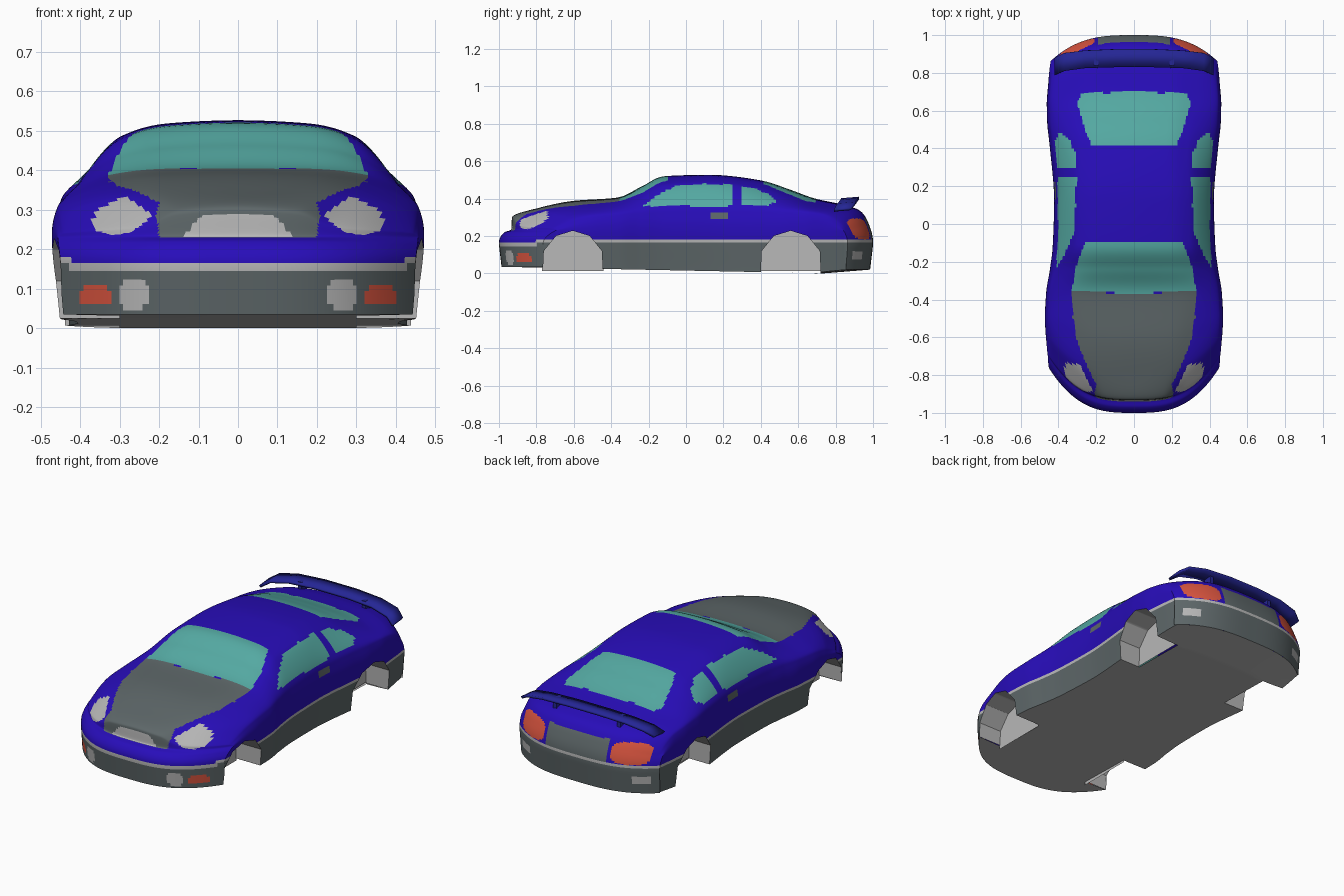
import bpy, bmesh, math
from mathutils import Vector

if "Cube" in bpy.data.objects:
    bpy.data.objects.remove(bpy.data.objects["Cube"])


def material(name, rgb):
    mat = bpy.data.materials.new(name)
    mat.use_nodes = True
    mat.diffuse_color = (*rgb, 1)
    mat.node_tree.nodes["Principled BSDF"].inputs["Base Color"].default_value = (*rgb, 1)
    return mat


MATERIALS = [
    material("blue paint", (0.021, 0.004, 0.49)),
    material("light grey", (0.48, 0.48, 0.48)),
    material("dark grey", (0.11, 0.135, 0.14)),
    material("teal glass", (0.09, 0.40, 0.365)),
    material("red lamp", (0.70, 0.09, 0.05)),
]
BLUE, LIGHT, DARK, GLASS, RED = range(len(MATERIALS))
NAVY = material("navy spoiler", (0.018, 0.019, 0.30))


def clamp(t):
    return max(0.0, min(1.0, t))


def smooth(t):
    t = clamp(t)
    return t * t * (3 - 2 * t)


def resample(rows, n):
    """Monotone cubic through rows of numbers, n steps per span."""
    diff = [[b - a for a, b in zip(p, q)] for p, q in zip(rows, rows[1:])]
    mean = lambda a, b: 2 * a * b / (a + b) if a * b > 0 else 0.0
    tan = [diff[0]] + [[mean(a, b) for a, b in zip(p, q)]
                       for p, q in zip(diff, diff[1:])] + [diff[-1]]
    out = []
    for k in range(len(diff)):
        for i in range(n):
            t = i / n
            h = t * t * (3 - 2 * t)
            u, v = t * (1 - t) ** 2, t * t * (t - 1)
            out.append([a + d * h + m0 * u + m1 * v for a, d, m0, m1
                        in zip(rows[k], diff[k], tan[k], tan[k + 1])])
    return out + [list(rows[-1])]


def inside(p, q, poly):
    hit = False
    for (a, b), (c, d) in zip(poly, poly[1:] + poly[:1]):
        if (b > q) != (d > q) and p < (c - a) * (q - b) / (d - b) + a:
            hit = not hit
    return hit


def oval(p, q, cp, cq, rp, rq, power=2):
    return abs((p - cp) / rp) ** power + abs((q - cq) / rq) ** power < 1


# Body stations: y, half width, shoulder z, edge x, edge z, centre z
STATIONS = [
    (-1, .445, 0, .3, 0, 0), (-1, .45, .165, .3, .165, .165),
    (-.97, .455, .212, .3, .215, .22), (-.935, .457, .232, .28, .235, .235),
    (-.93, .458, .24, .25, .255, .3), (-.78, .468, .285, .3, .335, .352),
    (-.6, .472, .305, .31, .365, .388), (-.37, .465, .315, .33, .385, .405),
    (-.24, .445, .325, .32, .425, .463), (-.11, .43, .33, .3, .478, .52),
    (.13, .423, .335, .295, .487, .527), (.4, .445, .335, .285, .46, .497),
    (.55, .46, .33, .3, .415, .45), (.69, .462, .325, .31, .375, .4),
    (.85, .455, .31, .3, .35, .365), (.93, .45, .28, .3, .322, .335),
    (.975, .445, .24, .3, .26, .27), (1, .44, .165, .3, .165, .165),
    (1, .435, 0, .3, 0, 0)]


def ring(y, w, zs, xe, ze, top):
    """Closed cross section, bowed back towards the sides at both ends."""
    base = max(0, .015 - .02 * y) + .08 * max(0, y - .75)
    half = [(.96 * w, base), (w, min(.23, zs)), (.97 * w, zs), (xe, ze),
            (.6 * xe, ze + .8 * (top - ze))]
    pts = half + [(0, top)] + [(-x, z) for x, z in reversed(half)]
    pts = resample(pts, 14)
    floor = 24
    pts += [(.96 * w * (2 * i / floor - 1), base) for i in range(1, floor)]
    bow = 2.6 * smooth((-.3 - y) / .7) - 1.6 * smooth((y - .5) / .5)
    out = []
    for x, z in pts:
        z = max(z, base)
        yy = (y + bow * abs(x) ** 3) * (1 - .12 * max(0, .15 - z))
        out.append((x, yy, z))
    return out


bm = bmesh.new()
rings = [[bm.verts.new(p) for p in ring(*s)] for s in resample(STATIONS, 12)]
for r, s in zip(rings, rings[1:]):
    for i in range(len(r)):
        j = (i + 1) % len(r)
        bm.faces.new((r[i], r[j], s[j], s[i]))
bmesh.ops.remove_doubles(bm, verts=bm.verts[:], dist=.0004)
bmesh.ops.recalc_face_normals(bm, faces=bm.faces[:])


def slice_faces(faces, co, normal):
    geom = set(faces)
    for f in faces:
        geom.update(f.edges)
        geom.update(f.verts)
    bmesh.ops.bisect_plane(bm, geom=list(geom), dist=1e-5, plane_co=co, plane_no=normal)


# Clean edges for the waist stripe
for z in (.145, .165, .18):
    slice_faces(bm.faces[:], (0, 0, z), (0, 0, 1))

# Wheel arches
WELL_X = .3
ARCH = [(-.165, -.1), (-.155, .12), (-.09, .2), (0, .228), (.09, .2), (.155, .12), (.165, -.1)]
ARCHES = [[(cy + y, z) for y, z in ARCH] for cy in (-.605, .56)]
for arch in ARCHES:
    lo, hi = arch[0][0] - .03, arch[-1][0] + .03

    def near():
        found = []
        for f in bm.faces:
            c = f.calc_center_median()
            if lo < c.y < hi and c.z < .26 and abs(c.x) > WELL_X - .04:
                found.append(f)
        return found
    for side in (-WELL_X, WELL_X):
        slice_faces(near(), (side, 0, 0), (1, 0, 0))
    for (a, b), (c, d) in zip(arch, arch[1:]):
        slice_faces(near(), (0, a, b), (0, b - d, c - a))
    gone = []
    for f in near():
        c = f.calc_center_median()
        if abs(c.x) > WELL_X and inside(c.y, c.z, arch):
            gone.append(f)
    bmesh.ops.delete(bm, geom=gone, context='FACES')

# Painted areas
HOOD = [(0, -.37), (.33, -.355), (.325, -.48), (.31, -.6), (.25, -.75),
        (.2, -.85), (.21, -.9), (.18, -.945), (0, -.945)]
WINDSHIELD = [(-.01, -.37), (.33, -.35), (.305, -.22), (.26, -.1), (-.01, -.09)]
REAR_WINDOW = [(-.01, .41), (.225, .42), (.26, .5), (.3, .64), (.28, .69), (-.01, .7)]
DOOR_WINDOW = [(-.23, .36), (-.15, .42), (-.05, .468), (.1, .479),
               (.25, .474), (.258, .385), (.22, .36)]
QUARTER_WINDOW = [(.29, .36), (.29, .465), (.35, .46), (.45, .42), (.49, .382), (.42, .36)]
HEADLIGHT = [(.365, .25), (.365, .31), (.33, .335), (.28, .333),
             (.215, .285), (.27, .243), (.32, .235)]


def paint(c, n):
    a, y, z = abs(c.x), c.y, c.z
    if n.z < -.9 and z < .06:
        return LIGHT
    front, rear = y < -.74, y > .84
    low, high = (.145, .165) if y < -.8 else (.165, .18)
    if z < low:
        if front and oval(a, z, .36, .082, .04, .023, 4):
            return RED
        if front and oval(a, z, .263, .085, .04, .04):
            return LIGHT
        if rear and oval(a, z, .36, .095, .045, .024, 4):
            return LIGHT
        return DARK
    if z < high:
        return LIGHT
    if front and inside(a, z, HEADLIGHT):
        return LIGHT
    if y < -.91 and .232 < z < .288 and a < .14 - .9 * (z - .232):
        return LIGHT
    if z > .23 and inside(a, y, HOOD):
        return DARK
    if z > .36 and (inside(a, y, WINDSHIELD) or inside(a, y, REAR_WINDOW)):
        return GLASS
    if a > .26 and (inside(y, z, DOOR_WINDOW) or inside(y, z, QUARTER_WINDOW)):
        return GLASS
    if a > .38 and oval(y, z, .175, .312, .055, .018, 6):
        return DARK
    if rear and oval(a, z, .305, .238, .098, .056, 3):
        return RED
    if y > .93 and a < .19 and z < .297:
        return DARK
    return BLUE


for f in bm.faces:
    f.material_index = paint(f.calc_center_median(), f.normal)

# Wheel wells: arch rims pulled inward, then closed by an inner wall
rims = [e for e in bm.edges if e.is_boundary and
        not (abs(e.verts[0].co.z - e.verts[1].co.z) < .002 and e.verts[0].co.z < .06)]
pulled = bmesh.ops.extrude_edge_only(bm, edges=rims)["geom"]
for g in pulled:
    if isinstance(g, bmesh.types.BMVert):
        g.co.x = math.copysign(WELL_X, g.co.x)
    elif isinstance(g, bmesh.types.BMFace):
        g.material_index = LIGHT
bmesh.ops.recalc_face_normals(bm, faces=bm.faces[:])
for arch in ARCHES:
    for side in (-1, 1):
        wall = [bm.verts.new((side * WELL_X, y, max(z, .012))) for y, z in arch[::-side]]
        bm.faces.new(wall).material_index = LIGHT


def finish(bm, name, mats, angle):
    mesh = bpy.data.meshes.new(name)
    bm.to_mesh(mesh)
    bm.free()
    for m in mats:
        mesh.materials.append(m)
    obj = bpy.data.objects.new(name, mesh)
    bpy.context.collection.objects.link(obj)
    bpy.ops.object.select_all(action='DESELECT')
    obj.select_set(True)
    bpy.context.view_layer.objects.active = obj
    bpy.ops.object.shade_smooth_by_angle(angle=math.radians(angle))
    return obj


finish(bm, "car_body", MATERIALS, 35)

# Rear spoiler: a blade with drooping tips on two posts
bm = bmesh.new()
TIP = [(.42, .79, .88, .35), (.37, .81, .905, .382), (.26, .825, .918, .402), (.1, .83, .925, .41)]
rows = [(-x, f, r, z) for x, f, r, z in TIP] + TIP[::-1]
edges = [(bm.verts.new((x, f, z - .008)), bm.verts.new((x, r, z))) for x, f, r, z in rows]
for (a, b), (c, d) in zip(edges, edges[1:]):
    bm.faces.new((a, c, d, b))
blade = finish(bm, "spoiler_blade", [NAVY], 30)
solid = blade.modifiers.new("thickness", 'SOLIDIFY')
solid.thickness = .014

for side, name in ((1, "left"), (-1, "right")):
    bm = bmesh.new()
    bmesh.ops.create_cube(bm, size=1)
    bmesh.ops.scale(bm, vec=(.022, .05, .065), verts=bm.verts[:])
    bmesh.ops.translate(bm, vec=Vector((.2 * side, .865, .368)), verts=bm.verts[:])
    finish(bm, name + "_spoiler_post", [NAVY], 30)
